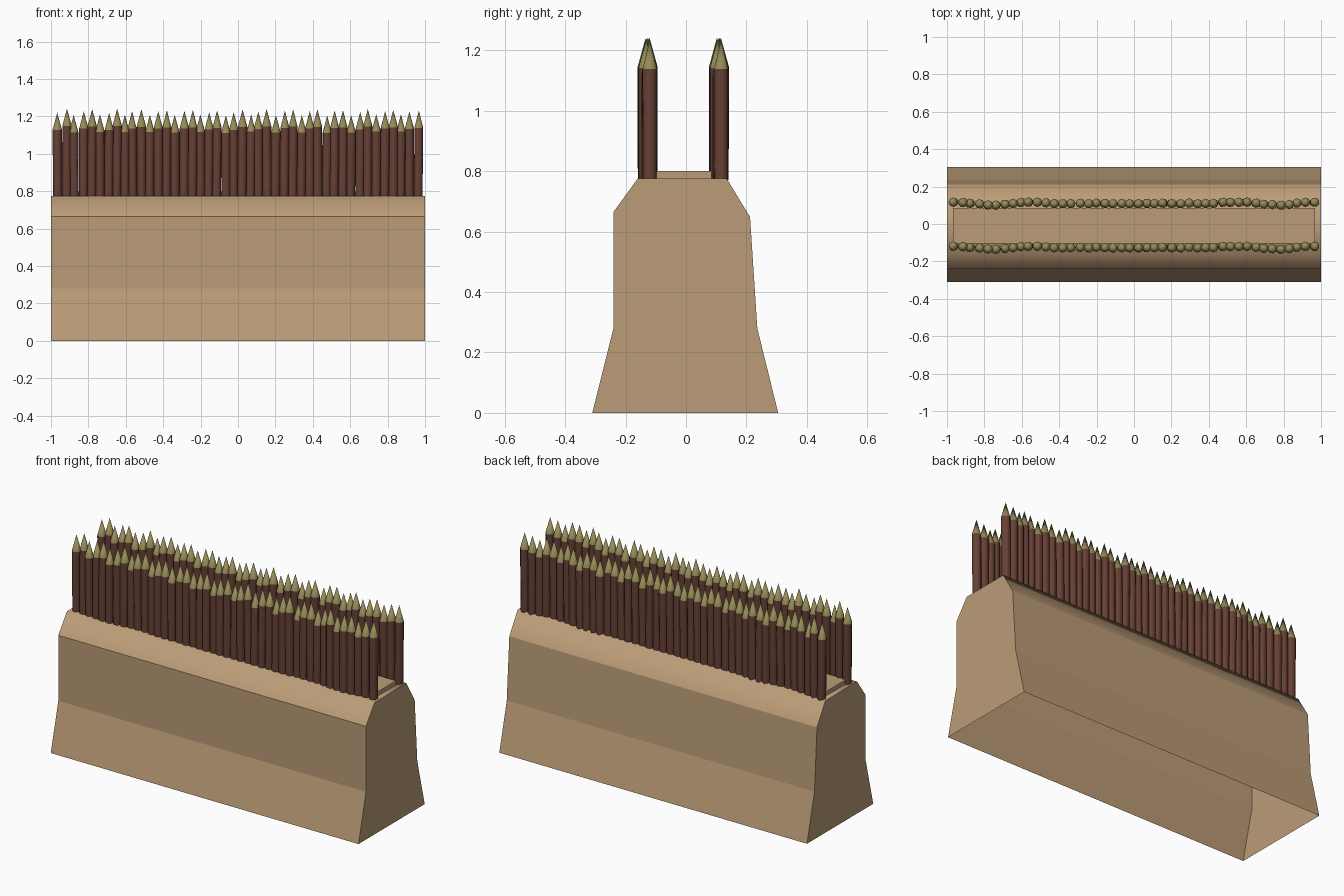
import bpy, bmesh, math, random
from mathutils import Matrix

if "Cube" in bpy.data.objects:
    bpy.data.objects.remove(bpy.data.objects["Cube"])

random.seed(4)


def material(name, rgb):
    m = bpy.data.materials.new(name)
    m.diffuse_color = (*rgb, 1)
    m.use_nodes = True
    m.node_tree.nodes["Principled BSDF"].inputs["Base Color"].default_value = m.diffuse_color
    return m


EARTH = material("packed earth", (0.50, 0.335, 0.185))
BARK = material("red brown bark", (0.135, 0.052, 0.036))
WOOD = material("cut wood", (0.30, 0.255, 0.095))


def make_object(name, bm, mats):
    me = bpy.data.meshes.new(name)
    bm.to_mesh(me)
    bm.free()
    for m in mats:
        me.materials.append(m)
    ob = bpy.data.objects.new(name, me)
    bpy.context.collection.objects.link(ob)
    return ob


# Earth rampart: extruded profile, open underneath, rounded shading on top
PROFILE = [(-0.31, 0), (-0.24, 0.28), (-0.24, 0.665), (-0.16, 0.775),
           (0.135, 0.775), (0.212, 0.648), (0.236, 0.28), (0.305, 0)]
bm = bmesh.new()
left = [bm.verts.new((-1, y, z)) for y, z in PROFILE]
right = [bm.verts.new((1, y, z)) for y, z in PROFILE]
for i in range(len(PROFILE) - 1):
    f = bm.faces.new((left[i], right[i], right[i + 1], left[i + 1]))
    f.smooth = i in (2, 3, 4)
bm.faces.new(left)
bm.faces.new(right[::-1])
bmesh.ops.recalc_face_normals(bm, faces=bm.faces)
for e in bm.edges:
    e.smooth = all(f.smooth for f in e.link_faces)
make_object("earth_rampart", bm, [EARTH])

# Raised walkway between the fences
bm = bmesh.new()
bmesh.ops.create_cube(bm, size=1, matrix=Matrix.Translation((0, -0.01, 0.785))
                      @ Matrix.Diagonal((1.935, 0.19, 0.03, 1)))
make_object("walkway", bm, [EARTH])


def add_log(bm, x, y, lean, shoulder, tip, r, sides=8):
    """Tapered log with a sharpened point."""
    turn = random.random()
    rings = []
    for z, rad, dx in ((0.77, r * 0.96, 0), (shoulder, r, lean)):
        rings.append([bm.verts.new((x + dx + rad * math.cos(2 * math.pi * (k + turn) / sides),
                                    y + rad * math.sin(2 * math.pi * (k + turn) / sides), z))
                      for k in range(sides)])
    apex = bm.verts.new((x + lean, y, tip))
    low, top = rings
    bm.faces.new(low[::-1])
    for k in range(sides):
        n = (k + 1) % sides
        side = bm.faces.new((low[k], low[n], top[n], top[k]))
        point = bm.faces.new((top[k], top[n], apex))
        point.material_index = 1
        side.smooth = point.smooth = True
        bm.edges.get((top[k], top[n])).smooth = False
        bm.edges.get((low[k], low[n])).smooth = False


# Front palisade, with gently wandering log positions
bm = bmesh.new()
COUNT = 44
for i in range(COUNT):
    x = -0.963 + 1.926 * i / (COUNT - 1)
    y = -0.126 + 0.008 * math.cos(2 * math.pi * (abs(x) - 0.98) / 0.44) * (abs(x) > 0.42)
    y += random.uniform(-0.002, 0.002)
    tip = 1.225 + 0.016 * math.sin(i * 2.1) + random.uniform(-0.006, 0.004)
    add_log(bm, x + random.uniform(-0.003, 0.003), y, random.uniform(-0.004, 0.004),
            tip - 0.093, tip, 0.0255)
front = make_object("front_palisade", bm, [BARK, WOOD])

# Rear palisade repeats the front one
rear = bpy.data.objects.new("rear_palisade", front.data.copy())
rear.location.y = 0.236
bpy.context.collection.objects.link(rear)
